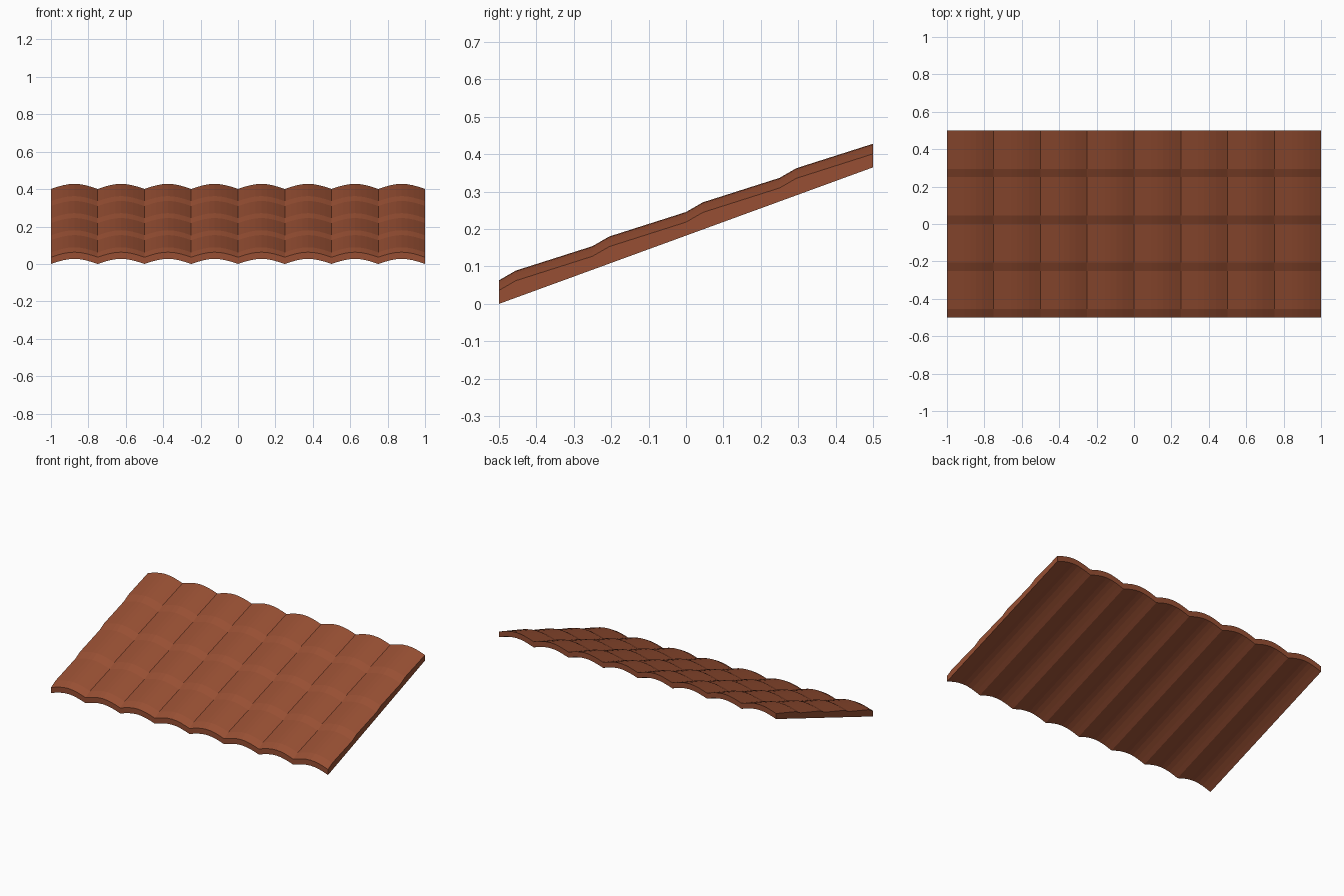
import bpy, bmesh, math

cube = bpy.data.objects.get("Cube")
if cube:
    bpy.data.objects.remove(cube)

ARCHES, SEGS, COURSES = 8, 8, 4
WIDTH, DEPTH = 2.0, 1.0
SLOPE, THICK, RISE = 0.365, 0.036, 0.027
LIP_RUN, LIP_RISE = 0.045, 0.0095

clay = bpy.data.materials.new("terracotta")
clay.use_nodes = True
colour = (0.31, 0.078, 0.033, 1)
clay.diffuse_color = colour
clay.node_tree.nodes["Principled BSDF"].inputs["Base Color"].default_value = colour


def arch(i):
    """Height of the barrel curve at column i."""
    return RISE * math.sin(math.pi * (i % SEGS) / SEGS)


# Rows up the slope: each course starts with a short steep lip
course = DEPTH / COURSES
rows = []
for c in range(COURSES):
    rows += [(c * course, 0), (c * course + LIP_RUN, LIP_RISE)]
rows.append((DEPTH, 0))

# Tiled top sheet and plain corrugated underside
bm = bmesh.new()
cols = ARCHES * SEGS


def sheet(base, use_lip):
    return [[bm.verts.new((-WIDTH / 2 + WIDTH * i / cols, d - DEPTH / 2,
                           base + d * SLOPE + arch(i) + lip * use_lip))
             for i in range(cols + 1)] for d, lip in rows]


top, under = sheet(THICK, 1), sheet(0, 0)
for r in range(len(rows) - 1):
    for i in range(cols):
        for g in (top, under):
            bm.faces.new((g[r][i], g[r][i + 1], g[r + 1][i + 1], g[r + 1][i]))
    # Side edges
    for i in (0, cols):
        bm.faces.new((top[r][i], top[r + 1][i], under[r + 1][i], under[r][i]))
# Eave and ridge edges
for r in (0, -1):
    for i in range(cols):
        bm.faces.new((top[r][i], top[r][i + 1], under[r][i + 1], under[r][i]))
bmesh.ops.recalc_face_normals(bm, faces=bm.faces)

mesh = bpy.data.meshes.new("roof_tile_panel")
bm.to_mesh(mesh)
bm.free()
mesh.materials.append(clay)
panel = bpy.data.objects.new("roof_tile_panel", mesh)
bpy.context.collection.objects.link(panel)
